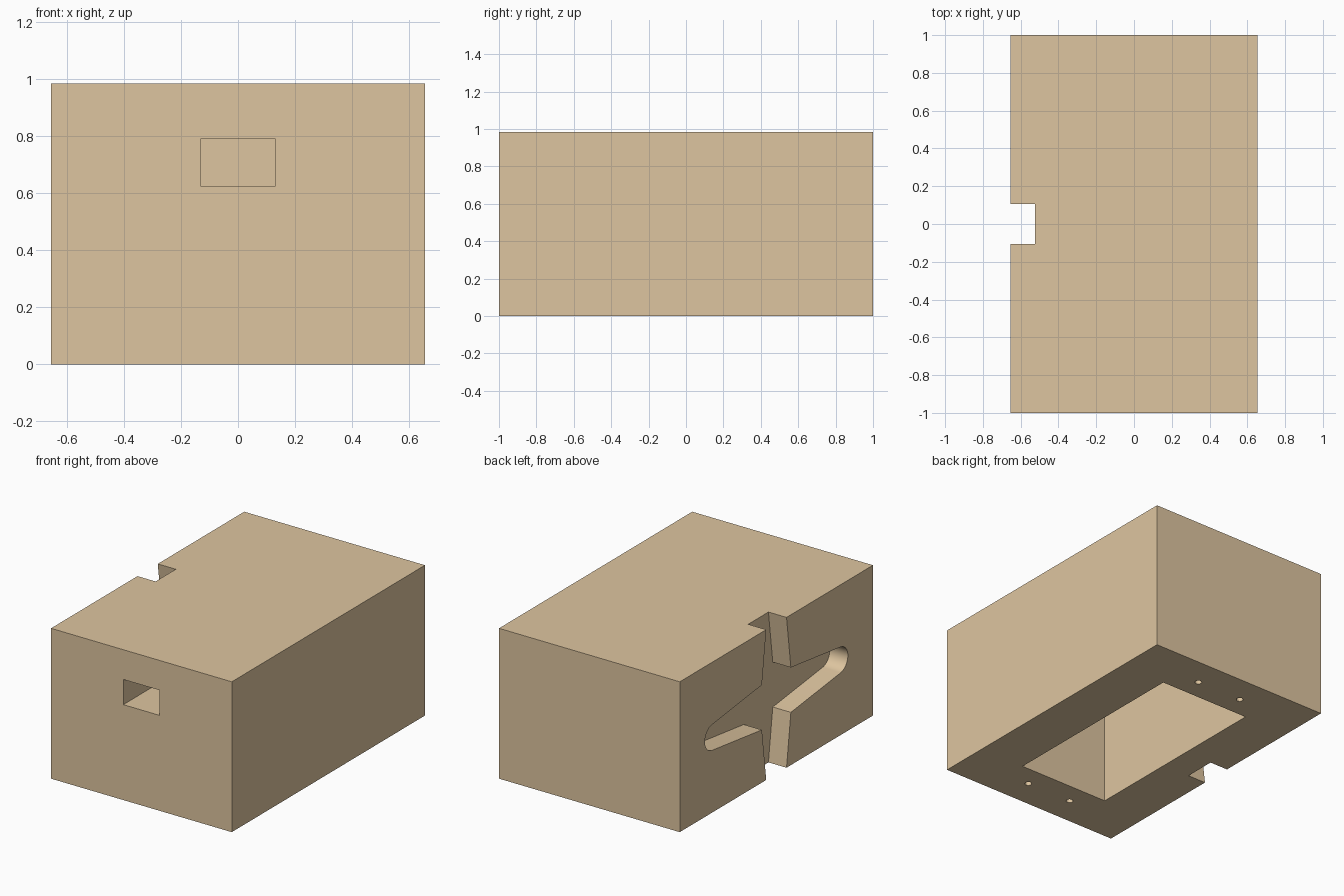
import bpy, bmesh
from math import sin, cos, radians
from mathutils import Matrix, Vector

if "Cube" in bpy.data.objects:
    bpy.data.objects.remove(bpy.data.objects["Cube"])

HX, HY, H = 0.655, 1.0, 0.985      # half width, half length, height
MID = H / 2


def finish(name, bm):
    bmesh.ops.recalc_face_normals(bm, faces=bm.faces)
    me = bpy.data.meshes.new(name)
    bm.to_mesh(me)
    bm.free()
    ob = bpy.data.objects.new(name, me)
    bpy.context.collection.objects.link(ob)
    return ob


def box(name, lo, hi):
    bm = bmesh.new()
    lo, hi = Vector(lo), Vector(hi)
    m = Matrix.Translation((lo + hi) / 2) @ Matrix.Diagonal((*(hi - lo), 1))
    bmesh.ops.create_cube(bm, size=1, matrix=m)
    return finish(name, bm)


def cut(target, cutter):
    cutter.hide_render = True
    mod = target.modifiers.new(cutter.name, 'BOOLEAN')
    mod.operation, mod.solver, mod.object = 'DIFFERENCE', 'EXACT', cutter
    bpy.context.view_layer.objects.active = target
    bpy.ops.object.modifier_apply(modifier=mod.name)
    bpy.data.objects.remove(cutter)


# Solid block
block = box("block", (-HX, -HY, 0), (HX, HY, H))

# Cavity open at the bottom, and the window from the front into it
cut(block, box("cavity", (-0.328, -0.67, -0.1), (0.328, 0.67, 0.80)))
cut(block, box("front_window", (-0.131, -1.1, 0.625), (0.131, -0.6, 0.79)))

# Screw holes underneath
for sx in (-1, 1):
    for sy in (-1, 1):
        bm = bmesh.new()
        bmesh.ops.create_cone(bm, cap_ends=True, segments=32, radius1=0.021, radius2=0.021,
                              depth=0.66, matrix=Matrix.Translation((sx * 0.165, sy * 0.81, 0)))
        cut(block, finish("screw_hole", bm))

# Cross-shaped recess in the left side: tapered arms, rounded at front and back
quarter = [(0.735 + 0.005, 0.0)]
quarter = [(0.655 + 0.085 * cos(radians(a)), 0.085 * sin(radians(a)))
           for a in [82.6 * i / 12 for i in range(13)]]
quarter += [(0.15, 0.147), (0.105, MID), (0.105, MID + 0.1)]
half = quarter + [(-y, z) for y, z in reversed(quarter)]
outline = half + [(y, -z) for y, z in reversed(half[1:-1])]
bm = bmesh.new()
face = bm.faces.new([bm.verts.new((-HX - 0.1, y, z + MID)) for y, z in outline])
ext = bmesh.ops.extrude_face_region(bm, geom=[face])
bmesh.ops.translate(bm, vec=(0.1 + 0.131, 0, 0),
                    verts=[v for v in ext["geom"] if isinstance(v, bmesh.types.BMVert)])
cut(block, finish("side_recess", bm))

# Wood colour and edge-preserving smooth shading
wood = bpy.data.materials.new("wood")
wood.diffuse_color = (0.73, 0.56, 0.35, 1)
wood.use_nodes = True
wood.node_tree.nodes["Principled BSDF"].inputs["Base Color"].default_value = wood.diffuse_color
block.data.materials.clear()
block.data.materials.append(wood)
bpy.ops.object.select_all(action='DESELECT')
block.select_set(True)
bpy.context.view_layer.objects.active = block
bpy.ops.object.shade_smooth_by_angle(angle=radians(30))
